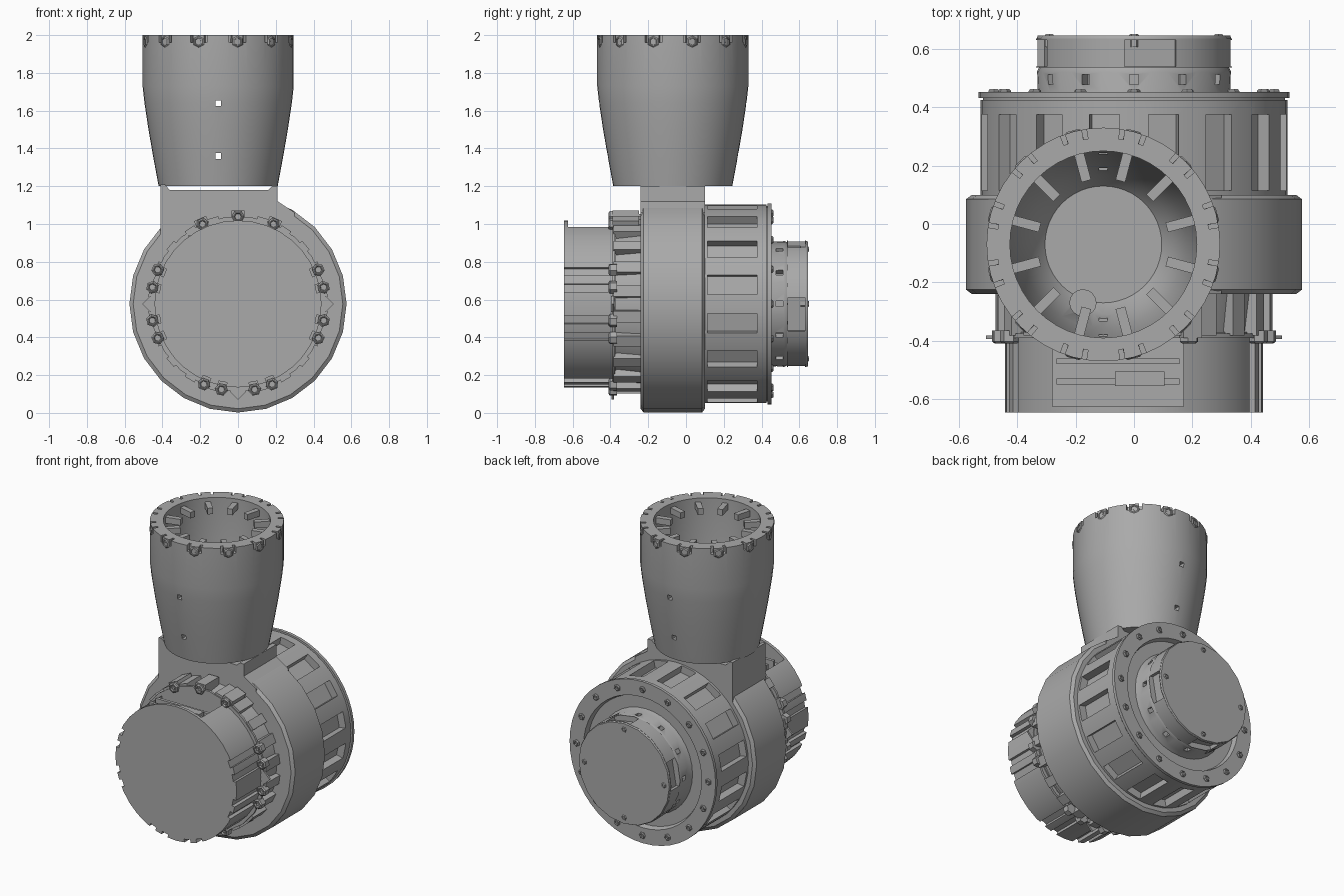
import bpy, bmesh, math
from mathutils import Matrix, Vector

if "Cube" in bpy.data.objects:
    bpy.data.objects.remove(bpy.data.objects["Cube"])

metal = bpy.data.materials.new("grey metal")
metal.use_nodes = True
GREY = (0.4, 0.4, 0.4, 1)
metal.diffuse_color = GREY
metal.node_tree.nodes["Principled BSDF"].inputs["Base Color"].default_value = GREY

T, R, rad = Matrix.Translation, Matrix.Rotation, math.radians
AXLE = T((0, 0, 0.577))        # horizontal axis of the body
CUP = T((-0.105, -0.07, 0))    # vertical axis of the cup
TO_Y = R(rad(-90), 4, 'X')     # turns local z onto +y


def finish(name, bm, smooth=True):
    bmesh.ops.remove_doubles(bm, verts=bm.verts, dist=1e-5)
    bmesh.ops.recalc_face_normals(bm, faces=bm.faces)
    mesh = bpy.data.meshes.new(name)
    bm.to_mesh(mesh)
    bm.free()
    mesh.materials.append(metal)
    ob = bpy.data.objects.new(name, mesh)
    bpy.context.collection.objects.link(ob)
    if smooth:
        shade(ob)
    return ob


def shade(ob):
    bpy.ops.object.select_all(action='DESELECT')
    ob.select_set(True)
    bpy.context.view_layer.objects.active = ob
    bpy.ops.object.shade_smooth_by_angle(angle=rad(30))


def add_lathe(bm, profile, n, mat):
    """Revolve (height, radius) pairs around local z; the ends are closed."""
    rings = [[bm.verts.new(mat @ Vector((r * math.cos(math.tau * i / n),
                                         r * math.sin(math.tau * i / n), h)))
              for i in range(n)] for h, r in profile]
    for a, b in zip(rings, rings[1:]):
        for i in range(n):
            j = (i + 1) % n
            bm.faces.new((a[i], a[j], b[j], b[i]))
    bm.faces.new(rings[0])
    bm.faces.new(rings[-1])


def lathe(name, profile, n, mat):
    bm = bmesh.new()
    add_lathe(bm, profile, n, mat)
    return finish(name, bm)


def boxes(name, mats, size):
    bm = bmesh.new()
    for m in mats:
        bmesh.ops.create_cube(bm, size=1, matrix=m @ Matrix.Diagonal((*size, 1)))
    return finish(name, bm, False)


def bolts(name, mats, r=0.032):
    """Hexagonal heads with a three-sided socket."""
    bm = bmesh.new()
    for m in mats:
        add_lathe(bm, [(-0.03, r), (0.008, r), (0.014, r * 0.75), (0.014, r * 0.62),
                       (0.003, r * 0.5)], 6, m)
        add_lathe(bm, [(0, r * 0.45), (0.01, r * 0.45)], 3, m)
    return finish(name, bm, False)


def cut(ob, cutter):
    cutter.hide_render = True
    mod = ob.modifiers.new("cut", 'BOOLEAN')
    mod.operation, mod.solver, mod.object = 'DIFFERENCE', 'EXACT', cutter
    bpy.ops.object.select_all(action='DESELECT')
    bpy.context.view_layer.objects.active = ob
    ob.select_set(True)
    bpy.ops.object.modifier_apply(modifier=mod.name)
    bpy.data.objects.remove(cutter)
    shade(ob)


def around_axle(angles, r, y):
    return [AXLE @ R(rad(a), 4, 'Y') @ T((0, y, r)) for a in angles]


def around_cup(angles, r, z):
    return [CUP @ R(rad(a), 4, 'Z') @ T((r, 0, z)) for a in angles]


def steps(n, offset=0):
    return [offset + i * 360 / n for i in range(n)]


BODY = AXLE @ TO_Y

# Central housing and the neck rising from it
lathe("housing", [(-0.24, 0.50), (-0.24, 0.555), (-0.225, 0.575), (0.085, 0.575),
                  (0.10, 0.555), (0.10, 0.50)], 24, BODY)
outline = [(-0.41, 0.6), (-0.41, 1.21), (-0.39, 1.21), (-0.36, 1.18), (0.16, 1.18),
           (0.18, 1.2), (0.21, 1.2), (0.21, 1.12), (0.3, 1.06), (0.3, 0.6)]
bm = bmesh.new()
face = bm.faces.new([bm.verts.new((x, -0.24, z)) for x, z in outline])
ext = bmesh.ops.extrude_face_region(bm, geom=[face])
bmesh.ops.translate(bm, vec=(0, 0.34, 0),
                    verts=[v for v in ext["geom"] if isinstance(v, bmesh.types.BMVert)])
finish("neck", bm, False)

# Slotted rear drum with its rim
drum = lathe("rear_drum", [(0.08, 0.5), (0.08, 0.525), (0.425, 0.525), (0.425, 0.517),
                           (0.432, 0.517), (0.432, 0.532), (0.452, 0.532), (0.452, 0.43),
                           (0.42, 0.42), (0.42, 0.3)], 48, BODY)
cut(drum, boxes("slot_cutter", around_axle(steps(16, 11.25), 0.53, 0.245),
                (0.105, 0.26, 0.11)))
bolts("rear_bolts", [m @ TO_Y for m in around_axle(steps(16), 0.48, 0.448)], 0.022)

# Rear neck with square holes, and the rear cap with lugs
rear_neck = lathe("rear_neck", [(0.40, 0.35), (0.45, 0.33), (0.52, 0.333), (0.537, 0.325),
                                (0.537, 0.25)], 36, BODY)
cut(rear_neck, boxes("hole_cutter", around_axle(steps(12), 0.33, 0.495),
                     (0.03, 0.035, 0.08)))
lathe("rear_cap", [(0.5, 0.29), (0.63, 0.29), (0.63, 0.335), (0.645, 0.33)], 20, BODY)
lugs = lathe("rear_cap_skirt", [(0.536, 0.28), (0.536, 0.335), (0.635, 0.335),
                                (0.635, 0.28)], 20, BODY)
cut(lugs, boxes("gap_cutter", around_axle(steps(4, 10), 0.35, 0.585),
                (0.18, 0.09, 0.11)))
bolts("rear_cap_bolts", [m @ TO_Y for m in around_axle(steps(4), 0.29, 0.637)], 0.018)

# Toothed front ring
lathe("front_ring", [(-0.385, 0.43), (-0.23, 0.45)], 40, BODY)
boxes("ring_teeth", around_axle(steps(22), 0.445, -0.31), (0.06, 0.145, 0.06))
lathe("ring_flange", [(-0.39, 0.44), (-0.39, 0.465), (-0.375, 0.465), (-0.375, 0.44)],
      22, BODY)
boxes("flange_points", [m @ R(rad(45), 4, 'Y') for m in
                        around_axle((90, 180, 270), 0.465, -0.388)], (0.06, 0.012, 0.06))

# Front cap with edge notches and an open pocket on top
notches = [side + d for side in (90, 180, 270) for d in (-23, -11, 11, 23)]
front_cap = lathe("front_cap", [(-0.645, 0.442), (-0.37, 0.442)], 36, BODY)
cut(front_cap, boxes("notch_cutter", around_axle(notches, 0.45, -0.52),
                     (0.045, 0.4, 0.06)))
cut(front_cap, boxes("pocket_cutter", [T((-0.055, -0.505, 0.98))], (0.45, 0.24, 0.2)))
boxes("pocket_bars", [T((-0.055, y, 0.9)) for y in (-0.54, -0.47)], (0.42, 0.02, 0.08))
boxes("pocket_block", [T((0.02, -0.53, 0.93))], (0.17, 0.05, 0.06))
bolts("front_bolts", [m @ R(rad(90), 4, 'X') for m in
                      around_axle(notches + [-24, 0, 24], 0.462, -0.395)], 0.034)
boxes("bolt_bosses", around_axle([-24, 0, 24], 0.46, -0.32), (0.07, 0.14, 0.07))

# Hollow tapered cup
cup = lathe("cup", [(1.2, 0.315), (1.35, 0.343), (1.5, 0.369), (1.64, 0.39), (1.73, 0.4),
                    (2.0, 0.4), (2.0, 0.32), (1.7, 0.32), (1.45, 0.285), (1.3, 0.24),
                    (1.25, 0.2)], 48, CUP)
pins = steps(12, 15)
pairs = [a + d for a in pins for d in (-5.5, 5.5)]
cut(cup, boxes("rim_cutter", around_cup(pairs, 0.4, 1.99), (0.07, 0.016, 0.06)))
cut(cup, boxes("wall_hole_cutter", [CUP @ T((0, 0, z)) for z in (1.36, 1.64)],
               (0.03, 1, 0.03)))
cut(cup, lathe("drain_cutter", [(1.21, 0.045), (1.6, 0.045)], 16, T((-0.175, -0.27, 0))))

# Pins passing through the cup wall, with bolt heads outside
boxes("cup_pins", around_cup(pins, 0.29, 1.955), (0.13, 0.034, 0.04))
bolts("cup_bolts", [m @ R(rad(90), 4, 'Y') for m in around_cup(pins, 0.39, 1.965)], 0.033)
